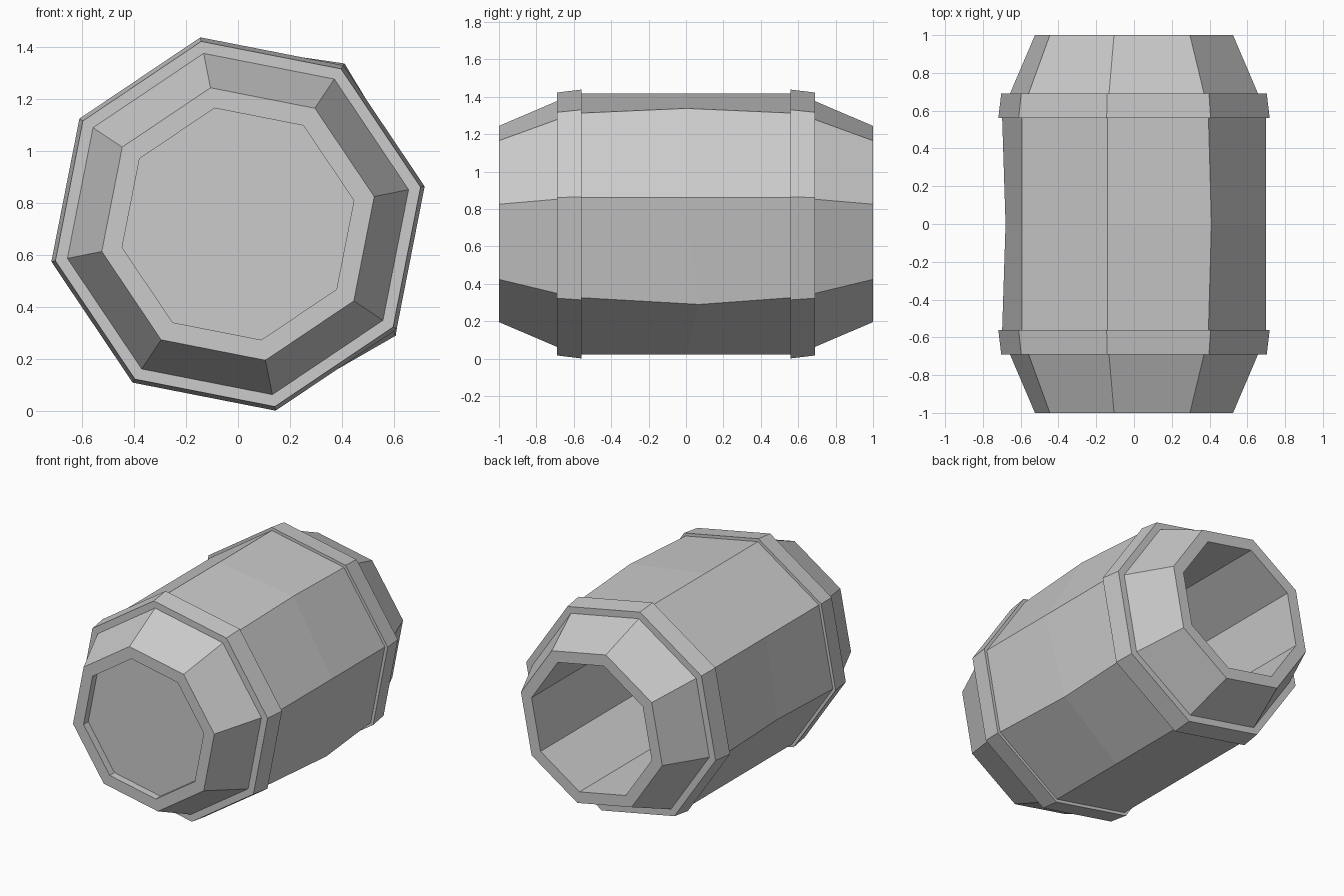
import bpy, bmesh, math
from mathutils import Vector

if "Cube" in bpy.data.objects:
    bpy.data.objects.remove(bpy.data.objects["Cube"])

CZ = 0.72                      # height of the barrel axis
ANGLES = [math.radians(11.4 + 45 * k) for k in range(8)]


def lathe(name, profile, closed, dents=None):
    """Eight-sided lathe around the y axis; profile is a list of (y, radius)."""
    bm = bmesh.new()
    rings = [[bm.verts.new((r * math.cos(a), y, CZ + r * math.sin(a))) for a in ANGLES]
             for y, r in profile]
    for (ring, k), co in (dents or {}).items():
        rings[ring][k].co = co
    pairs = list(zip(rings, rings[1:]))
    if closed:
        pairs.append((rings[-1], rings[0]))
    else:
        bm.faces.new(rings[0])
        bm.faces.new(rings[-1])
    for a, b in pairs:
        for k in range(8):
            n = (k + 1) % 8
            bm.faces.new((a[k], a[n], b[n], b[k]))
    bmesh.ops.recalc_face_normals(bm, faces=bm.faces)
    mesh = bpy.data.meshes.new(name)
    bm.to_mesh(mesh)
    bm.free()
    obj = bpy.data.objects.new(name, mesh)
    bpy.context.collection.objects.link(obj)
    return obj


# Barrel shell: recessed front lid, bulging staves, open hollow back
shell = lathe("barrel_shell", [
    (-0.95, 0.455), (-1.0, 0.455), (-1.0, 0.535), (-0.69, 0.67), (-0.56, 0.712),
    (0.0, 0.712),
    (0.56, 0.712), (0.69, 0.67), (1.0, 0.535), (1.0, 0.455), (-0.93, 0.455)],
    closed=False,
    # Worn corners halfway along the staves
    dents={(5, 1): (0.41, 0.0, 1.338),
           (5, 7): (0.607, 0.07, 0.29),
           (5, 4): (-0.68, 0.0, 0.585)})

# Metal hoops, slightly tapered towards the ends
for side, name in ((-1, "front_hoop"), (1, "back_hoop")):
    lathe(name, [(side * 0.56, 0.69), (side * 0.56, 0.733),
                 (side * 0.69, 0.717), (side * 0.69, 0.65)], closed=True)

# Small chip in the back rim
bm = bmesh.new()
for co in ((-0.23, 1.01, 1.27), (-0.14, 1.01, 1.27), (-0.19, 0.935, 1.28), (-0.185, 1.01, 1.18)):
    bm.verts.new(co)
bmesh.ops.convex_hull(bm, input=bm.verts)
bmesh.ops.recalc_face_normals(bm, faces=bm.faces)
mesh = bpy.data.meshes.new("chip_cutter")
bm.to_mesh(mesh)
bm.free()
cutter = bpy.data.objects.new("chip_cutter", mesh)
bpy.context.collection.objects.link(cutter)
cutter.hide_render = True
cutter.display_type = 'WIRE'
chip = shell.modifiers.new("rim_chip", 'BOOLEAN')
chip.operation = 'DIFFERENCE'
chip.solver = 'EXACT'
chip.object = cutter
